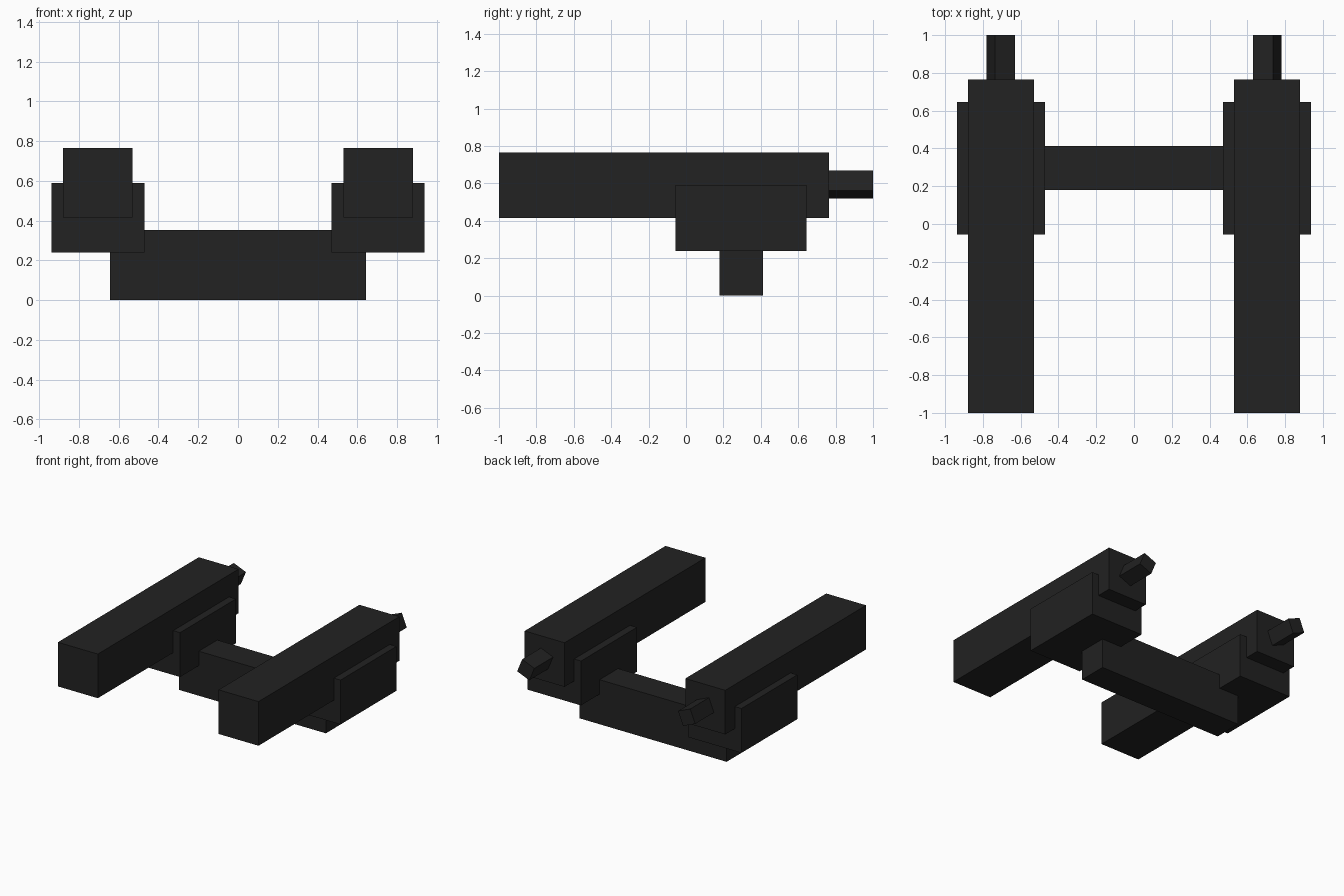
import bpy
import math

cube = bpy.data.objects.get("Cube")
if cube:
    bpy.data.objects.remove(cube, do_unlink=True)

# Single dark charcoal material
COLOUR = (0.016, 0.016, 0.016, 1.0)
charcoal = bpy.data.materials.new("charcoal")
charcoal.use_nodes = True
charcoal.diffuse_color = COLOUR
bsdf = next(n for n in charcoal.node_tree.nodes if n.type == 'BSDF_PRINCIPLED')
bsdf.inputs["Base Color"].default_value = COLOUR


def box(name, x, y, z, roll=0.0):
    """Box from (min, max) ranges, optionally rolled about its y axis."""
    ranges = (x, y, z)
    bpy.ops.mesh.primitive_cube_add(
        size=1, location=[(a + b) / 2 for a, b in ranges])
    obj = bpy.context.object
    obj.name = name
    obj.scale = [abs(b - a) for a, b in ranges]
    bpy.ops.object.transform_apply(location=False, rotation=False, scale=True)
    obj.rotation_euler.y = roll
    obj.data.materials.append(charcoal)
    return obj


# Crossbar joining both sides
box("crossbar", (-0.645, 0.645), (0.18, 0.412), (0.0, 0.353))

PEG = 0.115 / 2  # half width of the rear peg
for side, label in ((1, "left"), (-1, "right")):
    # Long square barrel
    box(label + "_barrel", (side * 0.53, side * 0.88), (-1.0, 0.765), (0.415, 0.765))
    # Wider cradle under the barrel
    box(label + "_cradle", (side * 0.47, side * 0.938), (-0.055, 0.645), (0.238, 0.59))
    # Rolled square peg at the rear
    cx, cz = side * 0.706, 0.593
    box(label + "_rear_peg", (cx - PEG, cx + PEG), (0.70, 1.0), (cz - PEG, cz + PEG),
        roll=-side * math.radians(22.5))
